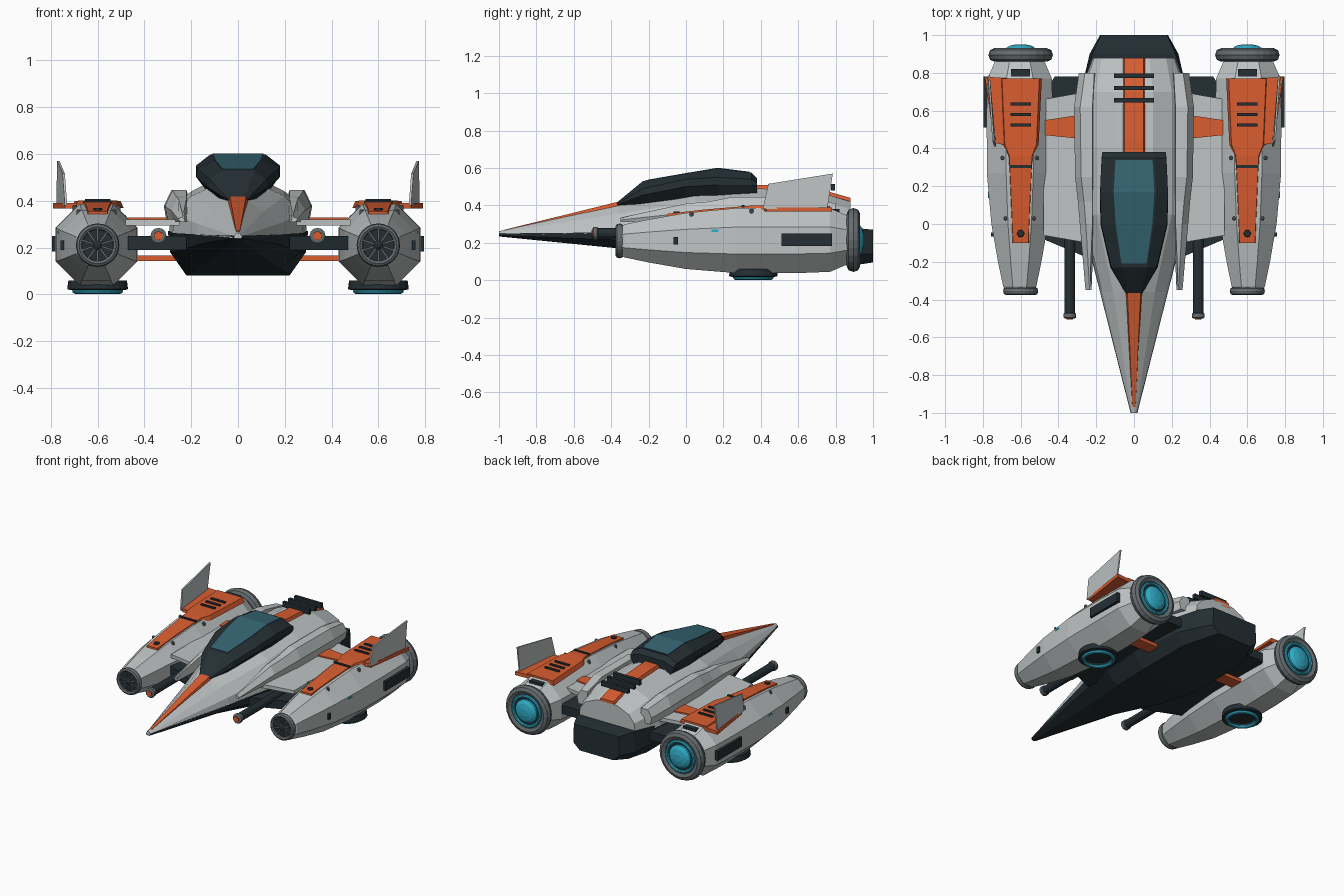
import bpy, bmesh, math
from mathutils import Matrix, Vector

if "Cube" in bpy.data.objects:
    bpy.data.objects.remove(bpy.data.objects["Cube"])


def material(name, rgb):
    m = bpy.data.materials.new(name)
    m.diffuse_color = (*rgb, 1)
    m.use_nodes = True
    m.node_tree.nodes["Principled BSDF"].inputs["Base Color"].default_value = m.diffuse_color
    return m


ORANGE = material("orange_paint", (0.70, 0.11, 0.03))
DARK = material("dark_panel", (0.018, 0.028, 0.034))
GLASS = material("canopy_glass", (0.035, 0.13, 0.17))
GLOW = material("engine_glow", (0.03, 0.42, 0.58))
STEEL = material("dark_steel", (0.13, 0.15, 0.16))
HULL = material("hull_paint", (0.52, 0.55, 0.55))


def finish(name, bm, mat, smooth=False):
    bmesh.ops.recalc_face_normals(bm, faces=bm.faces)
    me = bpy.data.meshes.new(name)
    bm.to_mesh(me)
    bm.free()
    ob = bpy.data.objects.new(name, me)
    bpy.context.collection.objects.link(ob)
    me.materials.append(mat)
    for p in me.polygons:
        p.use_smooth = smooth
    return ob


def loft(name, rings, mat):
    """Skin a list of equal-length 3D rings and cap both ends."""
    bm = bmesh.new()
    rows = [[bm.verts.new(p) for p in r] for r in rings]
    n = len(rows[0])
    for a, b in zip(rows, rows[1:]):
        for i in range(n):
            j = (i + 1) % n
            bm.faces.new((a[i], a[j], b[j], b[i]))
    bm.faces.new(rows[0])
    bm.faces.new(rows[-1])
    return finish(name, bm, mat)


def sym_loft(name, stations, mat, cx=0):
    """Stations: (y, [(half_width, z), ...]) from bottom to top."""
    return loft(name, [[(cx + w, y, z) for w, z in s] + [(cx - w, y, z) for w, z in reversed(s)]
                       for y, s in stations], mat)


def slab(name, outline, z0, z1, mat, sx=1):
    return loft(name, [[(sx * x, y, z) for x, y in outline] for z in (z0, z1)], mat)


def box(name, c, size, mat):
    x, y = size[0] / 2, size[1] / 2
    return slab(name, [(c[0] - x, c[1] - y), (c[0] + x, c[1] - y), (c[0] + x, c[1] + y), (c[0] - x, c[1] + y)],
                c[2] - size[2] / 2, c[2] + size[2] / 2, mat)


def lathe(name, c, profile, mat, axis='Y', n=24, closed=False):
    """Turn (radius, offset) points around the y or z axis through c."""
    rows = []
    for i in range(n):
        a = 2 * math.pi * i / n
        u, v = math.cos(a), math.sin(a)
        rows.append([Vector(c) + Vector((r * u, t, r * v) if axis == 'Y' else (r * u, r * v, t))
                     for r, t in profile])
    bm = bmesh.new()
    grid = [[bm.verts.new(p) for p in row] for row in rows]
    m = len(profile)
    for i in range(n):
        a, b = grid[i], grid[(i + 1) % n]
        for k in range(m if closed else m - 1):
            q = (k + 1) % m
            bm.faces.new((a[k], b[k], b[q], a[q]))
    if not closed:
        bm.faces.new([g[0] for g in grid])
        bm.faces.new([g[-1] for g in grid])
    return finish(name, bm, mat)


def torus(name, c, R, r, mat, axis='Y', stretch=1.0, n=24):
    prof = [(R + r * math.cos(math.pi * k / 4), stretch * r * math.sin(math.pi * k / 4)) for k in range(8)]
    return lathe(name, c, prof, mat, axis, n, True)


# Central fuselage: grey upper shell, dark belly
sym_loft("upper_hull", [
    (-1.0, [(.018, .24), (.016, .248), (.012, .255), (.006, .262)]),
    (-.36, [(.18, .255), (.168, .30), (.11, .355), (.04, .40)]),
    (.05, [(.28, .26), (.27, .34), (.20, .42), (.10, .465)]),
    (.40, [(.295, .26), (.285, .36), (.20, .44), (.10, .49)]),
    (.70, [(.285, .26), (.27, .36), (.20, .43), (.10, .475)]),
    (.88, [(.22, .26), (.21, .33), (.17, .38), (.08, .42)])], HULL)
sym_loft("belly", [
    (-1.0, [(.008, .234), (.018, .24), (.018, .25)]),
    (-.36, [(.09, .17), (.165, .215), (.18, .256)]),
    (.05, [(.18, .11), (.27, .18), (.285, .262)]),
    (.35, [(.22, .08), (.29, .18), (.30, .27)]),
    (.75, [(.22, .08), (.27, .16), (.27, .275)]),
    (.90, [(.18, .08), (.235, .14), (.22, .28)]),
    (1.0, [(.13, .095), (.18, .14), (.175, .27)])], DARK)

# Nose and dorsal stripes
sym_loft("nose_stripe", [(-.97, [(.01, .25), (.008, .27)]), (-.34, [(.048, .39), (.036, .425)])], ORANGE)
sym_loft("dorsal_stripe", [(y, [(.065, z - .04), (.05, z)]) for y, z in
                           ((.36, .51), (.45, .51), (.70, .492), (.88, .44))], ORANGE)
for y, z in ((.655, .505), (.72, .502), (.785, .496)):
    box("dorsal_vent", (0, y, z), (.21, .022, .035), DARK)

# Cockpit
sym_loft("canopy_frame", [
    (-.37, [(.03, .395), (.042, .402), (.042, .408), (.03, .415)]),
    (-.23, [(.08, .41), (.125, .455), (.12, .49), (.07, .53)]),
    (.0, [(.12, .44), (.178, .50), (.175, .54), (.105, .57)]),
    (.17, [(.14, .45), (.18, .51), (.18, .55), (.118, .598)]),
    (.35, [(.14, .46), (.172, .51), (.172, .54), (.108, .575)]),
    (.38, [(.14, .46), (.168, .50), (.168, .52), (.10, .545)])], DARK)
sym_loft("canopy_glass", [(y, [(w, z - .015), (w, z + .003)]) for y, w, z in
                          ((-.21, .066, .533), (0, .097, .57), (.17, .108, .598), (.34, .098, .577))], GLASS)

for s in (-1, 1):
    # Shoulder strakes along the hull
    loft("shoulder_strake", [[(s * x, y, z) for x, z in ((a, z0), (b, z0), (b + .012, (z0 + z1) / 2),
                                                       (b - .02, z1), (a + .01, z1))]
                             for y, a, b, z0, z1 in ((-.35, .225, .245, .31, .335), (.0, .21, .275, .31, .41),
                                                     (.12, .21, .285, .31, .42), (.25, .21, .30, .31, .445),
                                                     (.62, .21, .305, .31, .445), (.80, .20, .28, .31, .41))], HULL)

    # Wing bridge, struts and cannon
    slab("wing_lower", [(.22, -.19), (.48, -.08), (.48, .68), (.42, .78), (.22, .78)], .19, .25, DARK, s)
    slab("wing_upper", [(.25, -.10), (.48, -.06), (.48, .66), (.25, .70)], .295, .32, HULL, s)
    slab("upper_strut", [(.27, .45), (.47, .47), (.47, .55), (.27, .58)], .30, .328, ORANGE, s)
    slab("lower_strut", [(.25, .46), (.47, .46), (.47, .55), (.25, .55)], .142, .166, ORANGE, s)
    g = (s * .34, 0, .25)
    lathe("cannon_barrel", g, [(.028, -.48), (.028, .05)], DARK, n=12)
    lathe("cannon_muzzle", g, [(.026, -.50), (.034, -.495), (.034, -.475), (.028, -.47)], STEEL, n=12)
    lathe("cannon_tip", g, [(.018, -.505), (.02, -.48)], ORANGE, n=12)

    # Octagonal engine pod
    cx = s * .605
    k = 1 / math.cos(math.pi / 8)
    loft("engine_pod", [[(cx + r * k * math.cos(math.pi * (i + .5) / 4), y,
                          z + r * k * math.sin(math.pi * (i + .5) / 4)) for i in range(8)]
                        for y, z, r in ((-.35, .21, .075), (-.33, .21, .088), (-.20, .21, .115), (.0, .21, .15),
                                        (.27, .212, .174), (.60, .213, .175), (.77, .215, .17),
                                        (.84, .215, .14), (.89, .215, .12))], HULL)

    # Intake with fan blades
    ic = (cx - s * .005, -.355, .21)
    torus("intake_ring", ic, .079, .014, STEEL, stretch=1.5)
    lathe("intake_disc", ic, [(.075, -.006), (.075, .02)], DARK)
    lathe("intake_hub", ic, [(.008, -.022), (.02, -.014), (.02, 0)], DARK, n=12)
    for i in range(10):
        blade = box("fan_blade", (0, 0, 0), (.008, .014, .05), STEEL)
        blade.data.transform(Matrix.Translation(ic) @ Matrix.Rotation(math.tau * i / 10, 4, 'Y')
                             @ Matrix.Translation((0, -.007, .045)))

    # Main exhaust
    ec = (s * .6, .895, .215)
    torus("exhaust_ring", ec, .14, .031, STEEL, stretch=1.15)
    lathe("exhaust_back", ec, [(.13, -.02), (.13, .02)], DARK)
    torus("exhaust_glow_ring", (s * .6, .92, .215), .104, .011, GLOW)
    lathe("exhaust_glow_core", ec, [(.082, .01), (.082, .033), (.06, .048), (.025, .056)], GLOW)

    # Lift thruster underneath
    lc = (s * .6, .36, 0)
    lathe("lift_housing", lc, [(.125, .06), (.13, .022), (.115, .018), (.085, .018), (.08, .03), (.01, .03)],
          DARK, 'Z')
    torus("lift_glow_ring", (s * .6, .36, .015), .096, .013, GLOW, 'Z')

    # Orange top plating and its slots
    sym_loft("pod_spine_plate", [(y, [(w, z - .03), (w * .88, z)]) for y, w, z in
                                 ((-.10, .046, .355), (.10, .055, .378), (.36, .068, .40),
                                  (.42, .095, .40), (.77, .112, .398))], ORANGE, s * .6)
    slab("fin_base_plate", [(.79, .78), (.64, .77), (.64, .41), (.74, .43)], .366, .39, ORANGE, s)
    for y in (.525, .58, .635):
        box("plate_slot", (s * .6, y, .402), (.11, .016, .012), DARK)
    box("plate_bar", (s * .6, .305, .396), (.12, .016, .012), DARK)
    lathe("plate_marker", (s * .6, -.05, .36), [(.024, -.01), (.018, .008)], DARK, 'Z', 6)

    # Tail fin, splayed slightly outwards
    loft("tail_fin", [[(s * (x + d), y, z) for x, y, z in ((.735, .41, .38), (.745, .44, .515), (.768, .785, .57),
                                                         (.772, .755, .38))] for d in (-.005, .005)], HULL)

    # Pod side vent, small hatch, marker light and bolts
    box("side_vent", (s * .782, .645, .217), (.028, .27, .066), DARK)
    box("side_hatch", (s * .75, -.055, .21), (.016, .022, .04), DARK)
    box("side_light", (s * .765, .155, .265), (.014, .035, .012), GLOW)
    for y, dx, z in ((.35, .092, .371), (.03, .075, .352)):
        for d in (-1, 1):
            lathe("pod_bolt", (cx + d * dx, y, z), [(.011, -.02), (.011, .006), (.006, .011)], STEEL, 'Z', 8)
    box("rear_latch", (s * .6, .80, .37), (.10, .04, .02), DARK)
